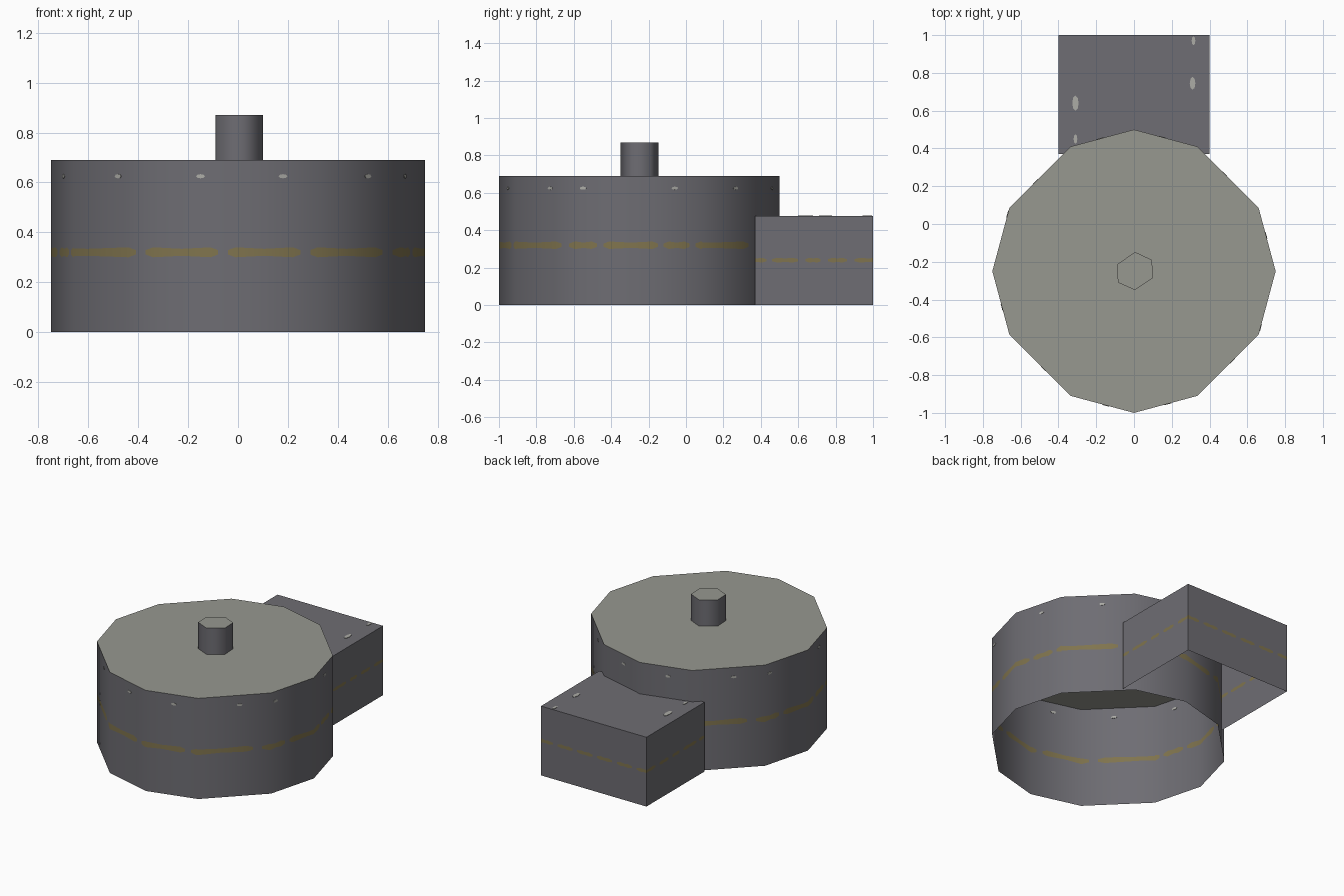
import bpy, bmesh, math
from mathutils import Vector, Matrix

if "Cube" in bpy.data.objects:
    bpy.data.objects.remove(bpy.data.objects["Cube"])


def material(name, srgb):
    lin = [((c / 255 + 0.055) / 1.055) ** 2.4 for c in srgb]
    m = bpy.data.materials.new(name)
    m.diffuse_color = (*lin, 1)
    m.use_nodes = True
    m.node_tree.nodes["Principled BSDF"].inputs["Base Color"].default_value = m.diffuse_color
    return m


GREY = material("dark grey", (110, 109, 115))
LID = material("pale olive grey", (151, 152, 144))
YELLOW = material("dull yellow", (128, 116, 78))
CHIP = material("light chip", (172, 172, 166))


def finish(name, bm, mats, centre=None):
    """Make an object; a centre gives round, radial shading."""
    bmesh.ops.remove_doubles(bm, verts=bm.verts, dist=0.0004)
    me = bpy.data.meshes.new(name)
    bm.to_mesh(me)
    bm.free()
    for m in mats:
        me.materials.append(m)
    ob = bpy.data.objects.new(name, me)
    bpy.context.collection.objects.link(ob)
    if centre:
        me.shade_smooth()
        me.normals_split_custom_set_from_vertices(
            [Vector((v.co.x - centre[0], v.co.y - centre[1], 0)).normalized() for v in me.vertices])
    return ob


def wall_segment(bm, p, q, z0, z1, ax=0, dashes=(), zc=0.0, h=0.0):
    """One flat wall from p to q, with worn dashes cut in at height zc."""
    prof = []
    for a, b in dashes:
        e = min(0.03, (b - a) / 4)
        prof += [(a, h * .45), (a + e, h), ((a + b) / 2, h * .7), (b - e, h), (b, h * .45)]
    prof.sort()

    def half(u):
        for (a, ha), (b, hb) in zip(prof, prof[1:]):
            if a <= u <= b:
                return ha + (hb - ha) * (u - a) / max(b - a, 1e-6)
        return h * .45

    lo, hi = sorted((p[ax], q[ax]))
    us = [lo] + [u for u, _ in prof if lo + .002 < u < hi - .002] + [hi]
    if p[ax] > q[ax]:
        us.reverse()

    def at(u, z):
        t = (u - p[ax]) / (q[ax] - p[ax])
        return bm.verts.new((p[0] + (q[0] - p[0]) * t, p[1] + (q[1] - p[1]) * t, z))

    for u, v in zip(us, us[1:]):
        mid = (u + v) / 2
        on = any(a < mid < b for a, b in dashes)
        if dashes:
            A = [z0, zc - half(u), zc + half(u), z1]
            B = [z0, zc - half(v), zc + half(v), z1]
        else:
            A = B = [z0, z1]
        for i in range(len(A) - 1):
            f = bm.faces.new((at(u, A[i]), at(v, B[i]), at(v, B[i + 1]), at(u, A[i + 1])))
            f.material_index = int(on and i == 1)


def cap(name, pts, z, mat):
    bm = bmesh.new()
    bm.faces.new([bm.verts.new((x, y, z)) for x, y in pts])
    return finish(name, bm, [mat])


def add_chip(bm, loc, size, angle=0):
    """Small thin oval paint chip; size is along, across, through."""
    mat = Matrix.Translation(loc) @ Matrix.Rotation(angle, 4, 'Z') @ Matrix.Diagonal((*size, 1))
    bmesh.ops.create_cone(bm, cap_ends=True, segments=8, radius1=.5, radius2=.5, depth=1, matrix=mat)


# Drum: twelve-sided, open underneath, second half is the first turned 180 degrees
CY = -0.25
half_ring = [(-.66, -.335), (-.335, -.66), (0, -.75), (.335, -.66), (.66, -.335), (.75, 0), (.66, .335)]
front = [(-.8, -.41), (-.37, -.08), (-.04, .25), (.29, .58), (.62, .9)]
side = [(-.37, -.225), (-.19, .10), (.13, .27), (.30, .6)]
front_chips, side_chips = [-.48, -.15, .18, .52], [-.30, .19]
bm, chips, ring = bmesh.new(), bmesh.new(), []
for s in (1, -1):
    pts = [(s * x, s * y) for x, y in half_ring]
    ring += [(x, y + CY) for x, y in pts[:-1]]
    for i, (p, q) in enumerate(zip(pts, pts[1:])):
        ax, dashes, spots = (0, front, front_chips) if i < 4 else (1, side, side_chips)
        d = [tuple(sorted((s * a, s * b))) for a, b in dashes]
        wall_segment(bm, p, q, 0, .69, ax, d, .32, .02)
        for u in [s * c for c in spots]:
            t = (u - p[ax]) / (q[ax] - p[ax])
            if 0 < t < 1:
                P, Q = Vector(p), Vector(q)
                c = P.lerp(Q, t)
                ang = math.atan2(Q.y - P.y, Q.x - P.x)
                m = (Matrix.Translation((c.x, c.y + CY, .625)) @ Matrix.Rotation(ang, 4, 'Z')
                     @ Matrix.Rotation(math.pi / 2, 4, 'X') @ Matrix.Diagonal((.036, .017, .005, 1)))
                bmesh.ops.create_cone(chips, cap_ends=True, segments=8, radius1=.5,
                                      radius2=.5, depth=1, matrix=m)
bmesh.ops.translate(bm, verts=bm.verts, vec=(0, CY, 0))
finish("drum_wall", bm, [GREY, YELLOW], (0, CY))
cap("drum_lid", ring, .69, LID)

# Knob: six-sided post on the lid
hexagon = [(.005, -.35), (.1, -.285), (.095, -.19), (.005, -.148), (-.09, -.215), (-.085, -.31)]
bm = bmesh.new()
for p, q in zip(hexagon, hexagon[1:] + hexagon[:1]):
    wall_segment(bm, p, q, .69, .87)
finish("knob_wall", bm, [GREY], (.005, CY))
cap("knob_top", hexagon, .87, LID)

# Rear box: three walls and a roof, open underneath and towards the drum
box = [(.4, .37), (.4, 1), (-.4, 1), (-.4, .37)]
y_dashes = [(.33, .43), (.46, .60), (.64, .72), (.76, .86), (.90, 1.05)]
x_dashes = [(-.44 + .15 * i, -.325 + .15 * i) for i in range(6)]
bm = bmesh.new()
for p, q, ax, d in zip(box, box[1:], (1, 0, 1), (y_dashes, x_dashes, y_dashes)):
    wall_segment(bm, p, q, 0, .475, ax, d, .24, .013)
finish("rear_box_walls", bm, [GREY, YELLOW])
cap("rear_box_roof", box, .475, GREY)

# Paint chips on the roof
for x, y, w, l in [(-.31, .64, .034, .08), (.31, .745, .03, .07), (.315, .97, .02, .05), (-.31, .45, .02, .05)]:
    add_chip(chips, (x, y, .475), (w, l, .006))
finish("paint_chips", chips, [CHIP])
